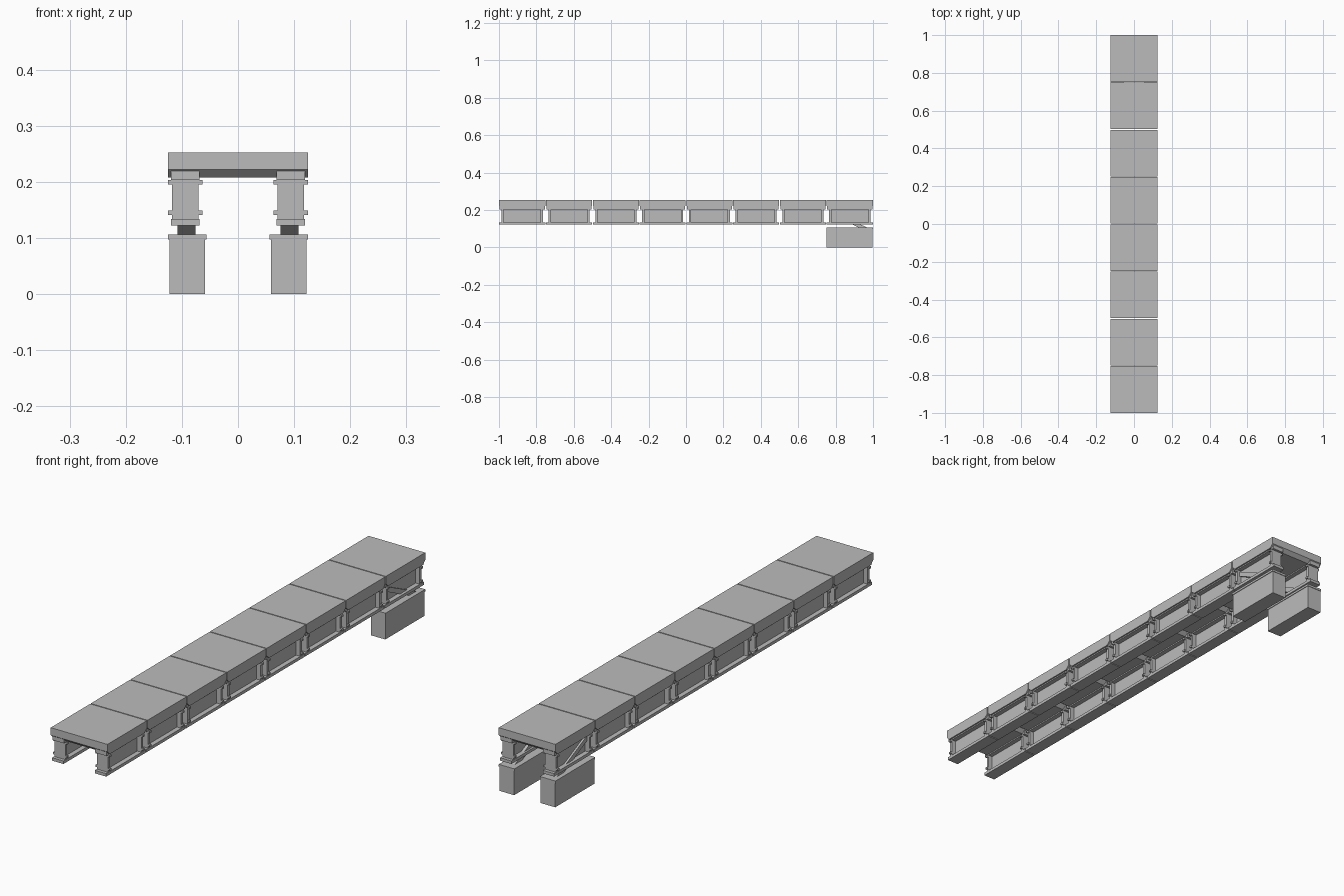
import bpy
import bmesh
from mathutils import Vector

if "Cube" in bpy.data.objects:
    bpy.data.objects.remove(bpy.data.objects["Cube"])

concrete = bpy.data.materials.new("plain_grey")
concrete.diffuse_color = (0.5, 0.5, 0.5, 1)
concrete.use_nodes = True
concrete.node_tree.nodes["Principled BSDF"].inputs["Base Color"].default_value = concrete.diffuse_color

SEGMENTS = 8
STEP = 2 / SEGMENTS
GIRDER_X = 0.094


def finish(name, bm):
    bmesh.ops.recalc_face_normals(bm, faces=bm.faces)
    mesh = bpy.data.meshes.new(name)
    bm.to_mesh(mesh)
    bm.free()
    mesh.materials.append(concrete)
    obj = bpy.data.objects.new(name, mesh)
    bpy.context.collection.objects.link(obj)
    return obj


def add_box(bm, x0, x1, y0, y1, z0, z1):
    verts = bmesh.ops.create_cube(bm, size=1)["verts"]
    lo, size = Vector((x0, y0, z0)), Vector((x1 - x0, y1 - y0, z1 - z0))
    for v in verts:
        v.co = lo + (v.co + Vector((0.5, 0.5, 0.5))) * size


def add_prism(bm, profile, x0, x1):
    """Side profile of (y, z) points pushed across x."""
    face = bm.faces.new([bm.verts.new((x0, y, z)) for y, z in profile])
    new = bmesh.ops.extrude_face_region(bm, geom=[face])["geom"]
    # keep the starting cap so that the prism is closed
    moved = [g for g in new if isinstance(g, bmesh.types.BMVert)]
    bmesh.ops.translate(bm, verts=moved, vec=(x1 - x0, 0, 0))
    if not face.is_valid:
        return


for i in range(SEGMENTS):
    a = -1 + i * STEP
    b = a + STEP
    a += 0.002 if i else 0
    b -= 0.002 if i < SEGMENTS - 1 else 0

    # Deck slab with undercut ends
    bm = bmesh.new()
    add_prism(bm, [(a, 0.252), (a, 0.222), (a + 0.015, 0.208),
                   (b - 0.015, 0.208), (b, 0.222), (b, 0.252)], -0.125, 0.125)
    finish(f"deck_slab_{i + 1}", bm)

    for side, s in (("left", -1), ("right", 1)):
        c = s * GIRDER_X

        # I-beam girder: flanges, thin web, end plates
        bm = bmesh.new()
        h = 0.025
        add_box(bm, c - h, c + h, a, b, 0.122, 0.134)
        add_box(bm, c - h, c + h, a + 0.003, b - 0.003, 0.203, 0.221)
        add_box(bm, c - 0.006, c + 0.006, a + 0.02, b - 0.02, 0.13, 0.21)
        for y in (a + 0.013, b - 0.025):
            add_box(bm, c - 0.024, c + 0.024, y, y + 0.012, 0.13, 0.21)
            # Clamp lugs on each end plate
            for z in (0.141, 0.195):
                add_box(bm, c - 0.031, c + 0.031, y + 0.001, y + 0.011, z, z + 0.008)
        finish(f"girder_{side}_{i + 1}", bm)

for side, s in (("left", -1), ("right", 1)):
    # Sloping strut from the last girder down to its pier
    bm = bmesh.new()
    c = s * 0.092
    add_prism(bm, [(0.765, 0.203), (0.765, 0.183), (0.925, 0.105), (0.97, 0.105)],
              c - 0.016, c + 0.016)
    finish(f"support_strut_{side}", bm)

    # Pier block with a narrow cap
    bm = bmesh.new()
    c = s * 0.0905
    add_box(bm, c - 0.032, c + 0.032, 0.752, 0.998, 0, 0.098)
    add_box(bm, c - 0.0345, c + 0.0345, 0.75, 1.0, 0.097, 0.106)
    finish(f"pier_{side}", bm)
